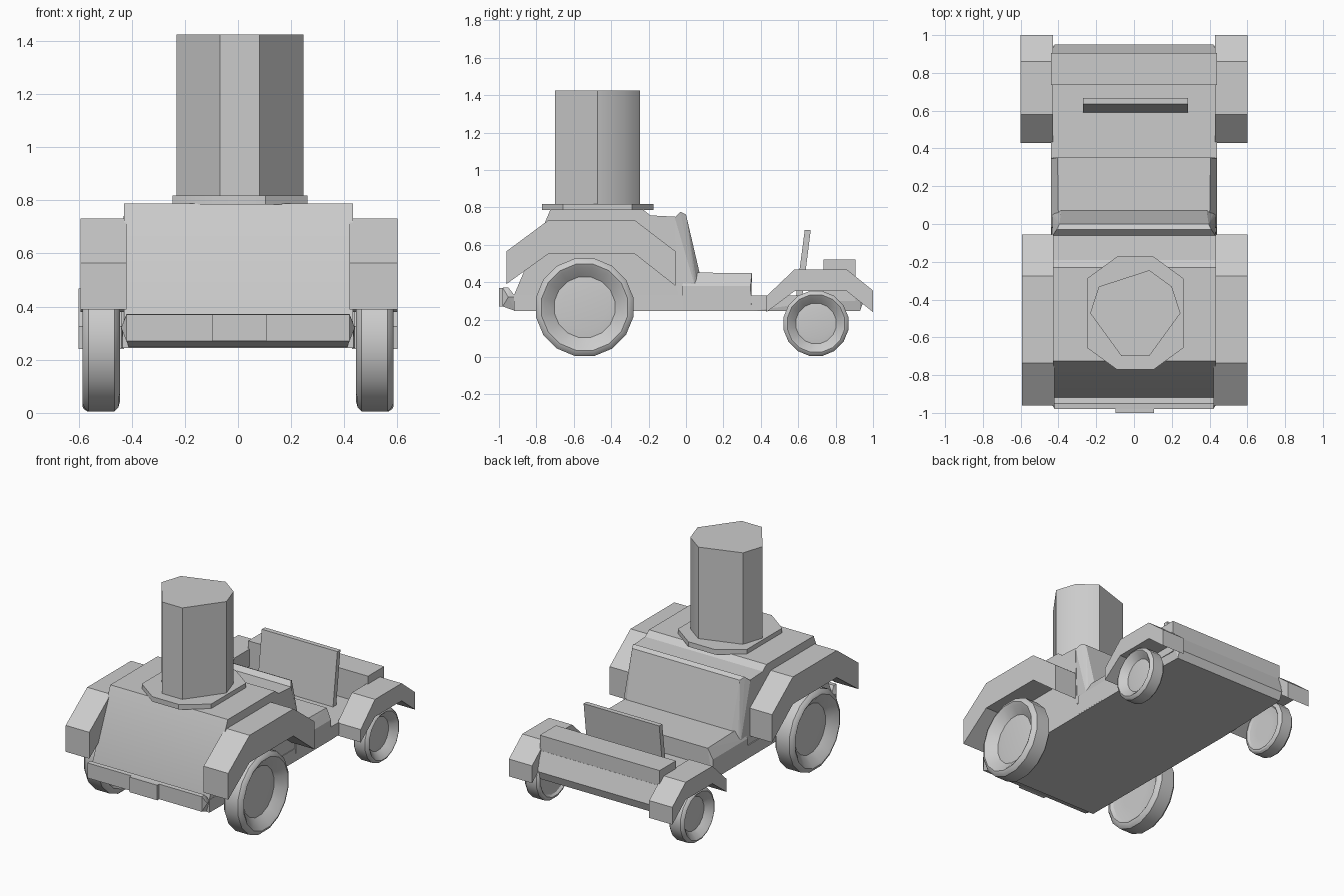
import bpy, bmesh, math
from mathutils import Matrix

if "Cube" in bpy.data.objects:
    bpy.data.objects.remove(bpy.data.objects["Cube"])


def finish(name, bm, smooth=None):
    bmesh.ops.recalc_face_normals(bm, faces=bm.faces)
    me = bpy.data.meshes.new(name)
    bm.to_mesh(me)
    bm.free()
    ob = bpy.data.objects.new(name, me)
    bpy.context.collection.objects.link(ob)
    if smooth:
        bpy.ops.object.select_all(action='DESELECT')
        ob.select_set(True)
        bpy.context.view_layer.objects.active = ob
        bpy.ops.object.shade_smooth_by_angle(angle=math.radians(smooth))
    return ob


def extrude(name, profile, x0, x1, smooth=None):
    """Side profile of (y, z) points extruded along x."""
    bm = bmesh.new()
    face = bm.faces.new([bm.verts.new((x0, y, z)) for y, z in profile])
    new = bmesh.ops.extrude_face_region(bm, geom=[face])['geom']
    verts = [v for v in new if isinstance(v, bmesh.types.BMVert)]
    bmesh.ops.translate(bm, verts=verts, vec=(x1 - x0, 0, 0))
    return finish(name, bm, smooth)


def hull(name, half_points):
    """Convex part mirrored about x = 0."""
    bm = bmesh.new()
    for x, y, z in half_points:
        for s in (-1, 1):
            bm.verts.new((s * x, y, z))
    bmesh.ops.convex_hull(bm, input=bm.verts)
    bmesh.ops.dissolve_limit(bm, angle_limit=0.02, verts=bm.verts, edges=bm.edges)
    return finish(name, bm)


def drum(name, r, z0, z1):
    """Ten-sided upright cylinder."""
    bm = bmesh.new()
    bmesh.ops.create_cone(bm, cap_ends=True, segments=10, radius1=r, radius2=r,
                          depth=z1 - z0,
                          matrix=Matrix.Translation((0.007, -0.472, (z0 + z1) / 2)))
    for v in bm.verts:
        a = math.atan2(v.co.y + 0.472, v.co.x - 0.007)
        a = round(a / (math.pi / 5)) * math.pi / 5  # corners on the x axis
        v.co.x, v.co.y = 0.007 + r * math.cos(a), -0.472 + r * math.sin(a)
    return finish(name, bm, 40)


def wheel(name, side, y, z, profile, n=16):
    """Revolved (x, radius) profile, closed at the axle."""
    bm = bmesh.new()
    rings = []
    for x, r in profile:
        rings.append([bm.verts.new((side * x,
                                    y + r * math.cos(2 * math.pi * (i + .5) / n),
                                    z + r * math.sin(2 * math.pi * (i + .5) / n)))
                      for i in range(n)])
    for a, b in zip(rings, rings[1:]):
        for i in range(n):
            j = (i + 1) % n
            bm.faces.new((a[i], a[j], b[j], b[i]))
    bm.faces.new(rings[0])
    bm.faces.new(rings[-1])
    return finish(name, bm, 30)


# Lower tub with sloped tail
hull("tub", [(0.435, -0.92, 0.245), (0.435, -0.92, 0.33), (0.44, 0.35, 0.33),
             (0.44, 0.93, 0.33), (0.42, 0.95, 0.30), (0.42, 0.93, 0.245),
             (0.44, 0.35, 0.245)])

# Hood
extrude("hood", [(-0.92, 0.25), (-0.92, 0.33), (-0.725, 0.788), (-0.23, 0.788),
                 (-0.19, 0.757), (-0.06, 0.75), (-0.04, 0.25)], -0.43, 0.433, 30)

# Slanted panel behind the hood, with chamfered sides
hull("cowl", [(0.43, -0.06, 0.25), (0.43, -0.06, 0.745), (0.41, -0.03, 0.777),
              (0.395, 0.0, 0.762), (0.385, 0.072, 0.452), (0.435, 0.05, 0.37),
              (0.435, 0.08, 0.25)])

# Raised middle deck
hull("middle_deck", [(0.44, -0.02, 0.25), (0.44, 0.35, 0.25), (0.44, -0.02, 0.38),
                     (0.44, 0.345, 0.38), (0.40, 0.0, 0.452), (0.405, 0.352, 0.448)])

# Rear box and its sloped tail, seat back
extrude("rear_box", [(0.735, 0.30), (0.735, 0.52), (0.905, 0.52), (0.905, 0.30)],
        -0.44, 0.44)
hull("tail_slope", [(0.44, 0.88, 0.42), (0.44, 0.906, 0.42), (0.42, 0.95, 0.30),
                    (0.44, 0.88, 0.30)])
extrude("seat_back", [(0.588, 0.32), (0.635, 0.68), (0.667, 0.68), (0.622, 0.32)],
        -0.27, 0.285)

# Front bumper and plate
hull("bumper", [(0.41, -0.91, 0.245), (0.42, -0.98, 0.27), (0.42, -0.98, 0.37),
                (0.42, -0.95, 0.372), (0.44, -0.95, 0.32), (0.43, -0.91, 0.32)])
extrude("front_plate", [(-1.0, 0.27), (-1.0, 0.37), (-0.97, 0.37), (-0.97, 0.27)],
        -0.097, 0.107)

# Turret
drum("turret_base", 0.314, 0.785, 0.818)
drum("turret", 0.239, 0.80, 1.425)

# Fenders and wheels, both sides
front_fender = [(-0.96, 0.39), (-0.96, 0.565), (-0.735, 0.732), (-0.275, 0.732),
                (-0.056, 0.565), (-0.056, 0.38), (-0.275, 0.552), (-0.735, 0.552)]
rear_fender = [(0.43, 0.24), (0.43, 0.325), (0.58, 0.468), (0.86, 0.468),
               (1.0, 0.355), (1.0, 0.24), (0.86, 0.352), (0.58, 0.352)]
tyre = [(0.465, 0.12), (0.465, 0.165), (0.46, 0.21), (0.445, 0.23), (0.45, 0.25),
        (0.465, 0.266), (0.562, 0.266), (0.578, 0.252), (0.585, 0.235),
        (0.575, 0.218), (0.53, 0.165), (0.535, 0.12)]
small = [(0.53 + (x - 0.515) * 0.8, r * 0.665) for x, r in tyre]
for side, label in ((1, "right"), (-1, "left")):
    edge = 0.6 if side > 0 else 0.593
    extrude(f"front_fender_{label}", front_fender, side * 0.42, side * edge)
    extrude(f"rear_fender_{label}", rear_fender, side * 0.43, side * 0.6)
    wheel(f"front_wheel_{label}", side, -0.542, 0.266, tyre)
    wheel(f"rear_wheel_{label}", side, 0.695, 0.179, small)
